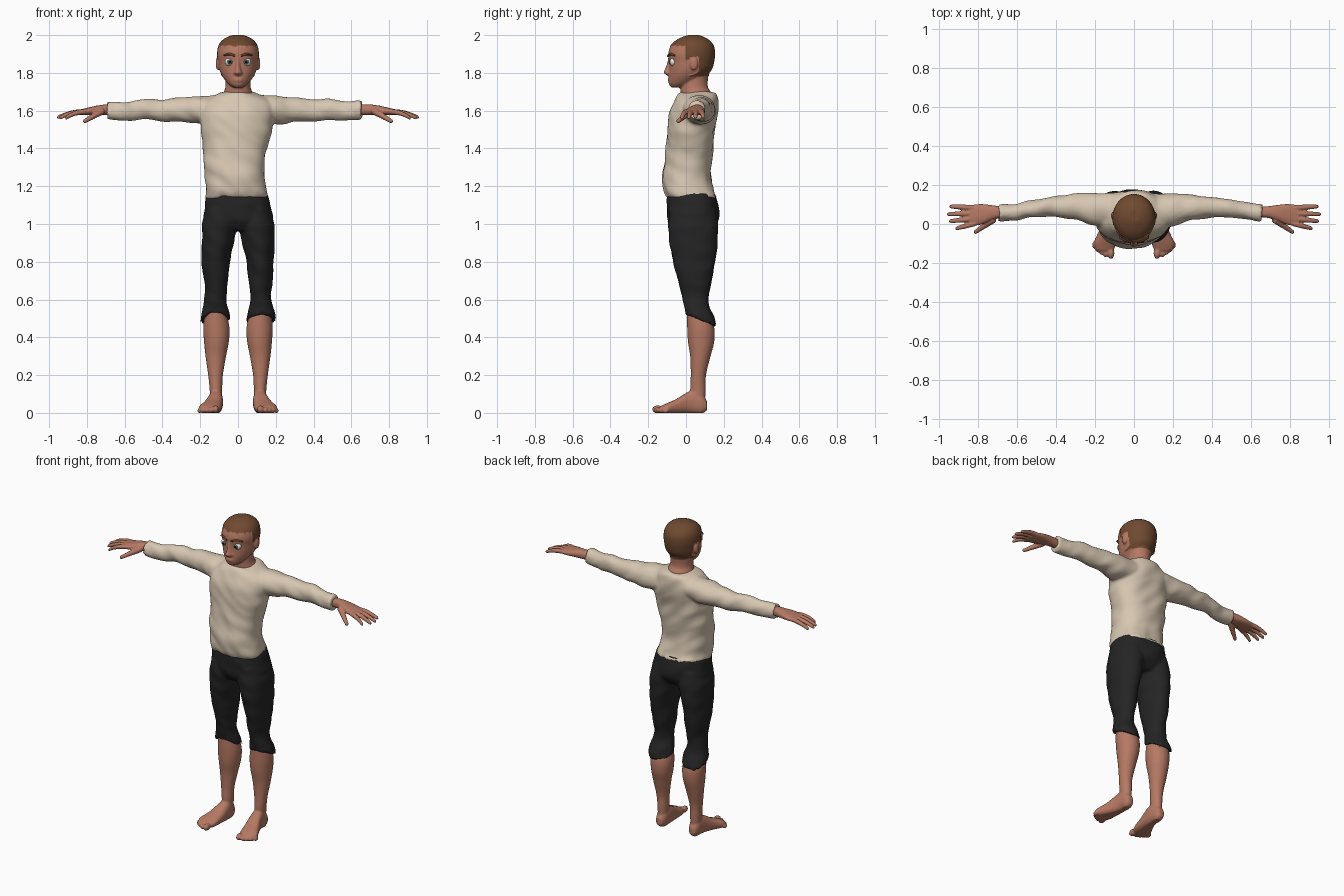
import bpy, bmesh, math, random
from mathutils import Matrix, Vector, noise

random.seed(4)
if "Cube" in bpy.data.objects:
    bpy.data.objects.remove(bpy.data.objects["Cube"])


def material(name, rgb):
    m = bpy.data.materials.new(name)
    m.use_nodes = True
    m.diffuse_color = (*rgb, 1)
    m.node_tree.nodes["Principled BSDF"].inputs["Base Color"].default_value = (*rgb, 1)
    return m


skin = material("skin", (0.46, 0.19, 0.125))
hair = material("brown hair", (0.16, 0.068, 0.03))
linen = material("cream linen", (0.68, 0.57, 0.44))
dark = material("charcoal cloth", (0.018, 0.018, 0.019))
white = material("eye white", (0.8, 0.8, 0.78))
iris_mat = material("grey green iris", (0.1, 0.14, 0.12))
black = material("pupil black", (0.005, 0.005, 0.005))


def spline(rows, steps=4):
    """Smoothly interpolate between the given sections."""
    out = []
    for i in range(len(rows) - 1):
        p = [rows[max(0, i - 1)], rows[i], rows[i + 1], rows[min(len(rows) - 1, i + 2)]]
        for k in range(steps):
            u = k / steps
            out.append([b + 0.5 * u * (c - a + u * (2 * a - 5 * b + 4 * c - d + u * (3 * (b - c) + d - a)))
                        for a, b, c, d in zip(*p)])
    return out + [list(rows[-1])]


def loft(bm, axis, rows, side=1, power=2, tilt=0, jag=0, n=32):
    """Closed tube along an axis; each row is position, then low and high of the two other axes."""
    rings, rag = [], [random.uniform(-jag, jag) for _ in range(n)]
    for t, a0, a1, b0, b1 in spline(rows):
        fade = max(0, 1 - abs(t - rows[0][0]) / 0.1)
        ring = []
        for j in range(n):
            c, s = math.cos(j * math.tau / n), math.sin(j * math.tau / n)
            c = math.copysign(abs(c) ** (2 / power), c)
            s = math.copysign(abs(s) ** (2 / power), s)
            rb = (b1 - b0) / 2
            co = [(a0 + a1) / 2 + c * (a1 - a0) / 2, (b0 + b1) / 2 + s * rb]
            co.insert(axis, t + fade * (rag[j] + tilt * s * rb))
            co[0] *= side
            ring.append(bm.verts.new(co))
        rings.append(ring)
    for p, q in zip(rings, rings[1:]):
        for j in range(n):
            bm.faces.new((p[j], p[(j + 1) % n], q[(j + 1) % n], q[j]))
    bm.faces.new(rings[0])
    bm.faces.new(rings[-1])


def ball(bm, centre, radii, side=1):
    c = Vector((centre[0] * side, centre[1], centre[2]))
    bmesh.ops.create_uvsphere(bm, u_segments=24, v_segments=14, radius=1,
                              matrix=Matrix.Translation(c) @ Matrix.Diagonal((*radii, 1)))


def finish(name, bm, mats, voxel=0, smooth=2, wrinkle=0):
    """Turn the pieces into one object, optionally fused into a single skin."""
    bmesh.ops.recalc_face_normals(bm, faces=bm.faces)
    ob = bpy.data.objects.new(name, bpy.data.meshes.new(name))
    bm.to_mesh(ob.data)
    bm.free()
    bpy.context.collection.objects.link(ob)
    if voxel:
        mod = ob.modifiers.new("fuse", "REMESH")
        mod.mode, mod.voxel_size = "VOXEL", voxel
        mod = ob.modifiers.new("soften", "SMOOTH")
        mod.factor, mod.iterations = 0.5, smooth
        bpy.context.view_layer.update()
        fused = ob.evaluated_get(bpy.context.evaluated_depsgraph_get())
        me = bpy.data.meshes.new_from_object(fused)
        ob.modifiers.clear()
        ob.data = me
    me = ob.data
    me.materials.clear()
    for m in mats:
        me.materials.append(m)
    if wrinkle:
        moves = [v.normal * wrinkle * noise.noise(Vector((v.co.x * 9, v.co.y * 9, v.co.z * 14 + v.co.x * 8)))
                 for v in me.vertices]
        for v, d in zip(me.vertices, moves):
            v.co += d
    me.polygons.foreach_set("use_smooth", [True] * len(me.polygons))
    return ob


# Shirt: torso and two sleeves
bm = bmesh.new()
loft(bm, 2, [(1.14, -.17, .16, -.105, .17), (1.175, -.17, .155, -.122, .152), (1.25, -.176, .14, -.125, .136),
             (1.32, -.18, .142, -.115, .132), (1.4, -.186, .156, -.105, .145), (1.5, -.195, .18, -.1, .152),
             (1.58, -.2, .19, -.09, .165), (1.64, -.18, .178, -.07, .168), (1.678, -.13, .13, -.052, .167),
             (1.698, -.078, .078, -.03, .155)], power=2.3, jag=.012, n=48)
for side, cuff in ((1, .655), (-1, .695)):
    loft(bm, 0, [(cuff, .012, .1, 1.55, 1.655), (.61, .018, .105, 1.55, 1.645), (.55, .028, .118, 1.545, 1.652),
                 (.48, .035, .13, 1.552, 1.665), (.4, .035, .138, 1.546, 1.662), (.3, .02, .155, 1.54, 1.668),
                 (.2, -.01, .162, 1.53, 1.68), (.08, -.01, .155, 1.54, 1.685)], side, jag=.008)
finish("shirt", bm, [linen], .009, 4, .009)

# Cropped trousers: hips and two flared legs
bm = bmesh.new()
loft(bm, 2, [(.965, -.1, .1, -.06, .13), (1.02, -.182, .182, -.095, .17), (1.1, -.176, .176, -.102, .17),
             (1.165, -.165, .155, -.1, .155)], power=2.3)
for side in (1, -1):
    loft(bm, 2, [(.49, .04, .2, -.006, .163), (.53, .048, .192, -.006, .148), (.58, .06, .18, -.015, .12),
                 (.65, .06, .176, -.03, .125), (.75, .05, .187, -.056, .146), (.85, .035, .194, -.08, .16),
                 (.93, .018, .194, -.09, .168), (1.0, .005, .19, -.095, .17), (1.08, .02, .17, -.09, .16)],
         side, tilt=-.5, jag=.014)
finish("trousers", bm, [dark], .009, 3, .007)

# Bare legs with feet and toes
for side, word in ((1, "left"), (-1, "right")):
    bm = bmesh.new()
    loft(bm, 2, [(.05, .088, .148, .03, .1), (.12, .084, .15, .022, .104), (.2, .08, .158, .025, .106),
                 (.3, .063, .172, .022, .13), (.38, .048, .18, .01, .15), (.46, .046, .184, .006, .148),
                 (.56, .07, .17, .005, .11)], side)
    loft(bm, 1, [(.112, .1, .138, .015, .06), (.085, .085, .15, -.004, .1), (.04, .08, .155, -.004, .12),
                 (0, .08, .165, -.004, .105), (-.05, .084, .186, -.004, .074), (-.1, .09, .208, -.004, .052),
                 (-.135, .105, .195, 0, .036)], side, power=2.4)
    for x, y, r in ((.118, -.15, .021), (.146, -.148, .016), (.167, -.138, .015), (.187, -.125, .014),
                    (.204, -.108, .013)):
        ball(bm, (x, y, r * .9), (r * .85, r * 1.4, r), side)
    leg = finish(word + "_leg", bm, [skin], .006, 2)
    for v in leg.data.vertices:
        v.co.z = max(0, v.co.z)

# Hands with spread fingers
fingers = [(.082, .945, .09, 1.565), (.055, .958, .05, 1.563), (.028, .948, .014, 1.56), (.004, .915, -.024, 1.558)]
for side, word in ((1, "left"), (-1, "right")):
    bm = bmesh.new()
    loft(bm, 0, [(.6, .036, .085, 1.58, 1.625), (.68, .032, .09, 1.577, 1.633), (.74, .015, .098, 1.577, 1.628),
                 (.79, -.005, .102, 1.576, 1.617), (.845, -.008, .096, 1.576, 1.604)], side, power=2.3)
    for y0, x1, y1, z1 in fingers:
        rows = []
        for u, r in ((0, .014), (.4, .014), (.7, .012), (.93, .01), (1, .004)):
            x, y, z = .81 + (x1 - .81) * u, y0 + (y1 - y0) * u, 1.595 + (z1 - 1.595) * u * u
            rows.append((x, y - r, y + r, z - r, z + r))
        loft(bm, 0, rows, side, n=14)
    for i in range(9):
        u = i / 8
        ball(bm, (.725 + .085 * u, .02 - .06 * u, 1.595 - .05 * u), [.019 - .008 * u] * 3, side)
    finish(word + "_hand", bm, [skin], .004, 2)

# Head: skull, neck, nose, lips and ears in one skin
bm = bmesh.new()
loft(bm, 2, [(1.722, -.022, .022, -.076, -.02), (1.74, -.05, .05, -.09, .04), (1.78, -.082, .082, -.092, .1),
             (1.82, -.099, .099, -.09, .135), (1.86, -.104, .104, -.09, .147), (1.9, -.108, .108, -.094, .151),
             (1.94, -.102, .102, -.082, .146), (1.97, -.083, .083, -.052, .124), (1.99, -.05, .05, -.012, .09),
             (1.999, -.018, .018, .02, .06)], n=40)
loft(bm, 2, [(1.62, -.1, .1, -.02, .14), (1.69, -.078, .078, -.028, .135), (1.73, -.066, .066, -.03, .115),
             (1.8, -.066, .066, -.02, .12)])
loft(bm, 2, [(1.786, -.018, .018, -.1, -.06), (1.8, -.024, .024, -.118, -.06), (1.815, -.017, .017, -.114, -.06),
             (1.85, -.011, .011, -.101, -.06), (1.885, -.012, .012, -.094, -.06)], n=16)
for z in (1.758, 1.768):
    ball(bm, (0, -.087, z), (.026, .01, .006))
for side in (1, -1):
    ball(bm, (.106, .042, 1.85), (.012, .022, .036), side)
head = finish("head", bm, [skin, hair], .0055, 2)


# Short hair, coloured by a hairline that drops from brow to nape
def is_hair(p):
    ear = abs(p.x) > .085 and .018 < p.y < .068
    line = 1.942 if p.y < -.004 else 1.875 if p.y < .018 else 1.886 if ear else 1.785
    return p.z > line + .006 * noise.noise(p * 60)


hairy = set()
for f in head.data.polygons:
    if is_hair(f.center):
        f.material_index = 1
        hairy.update(f.vertices)
for i in hairy:
    v = head.data.vertices[i]
    v.co += v.normal * .003
    v.co.z = min(v.co.z, 2)

# Eyes and eyebrows
for side, word in ((1, "left"), (-1, "right")):
    for part, y, r, depth, mat in (("eye", -.068, .025, .019, white), ("iris", -.079, .016, .011, iris_mat),
                                   ("pupil", -.083, .01, .009, black)):
        bm = bmesh.new()
        ball(bm, (.044, y, 1.858), (r, depth, r * .9), side)
        finish(f"{word}_{part}", bm, [mat])
    bm = bmesh.new()
    loft(bm, 0, [(.015, -.1, -.085, 1.884, 1.896), (.045, -.091, -.07, 1.893, 1.906),
                 (.076, -.073, -.045, 1.888, 1.897)], side, n=12)
    finish(word + "_eyebrow", bm, [hair])
